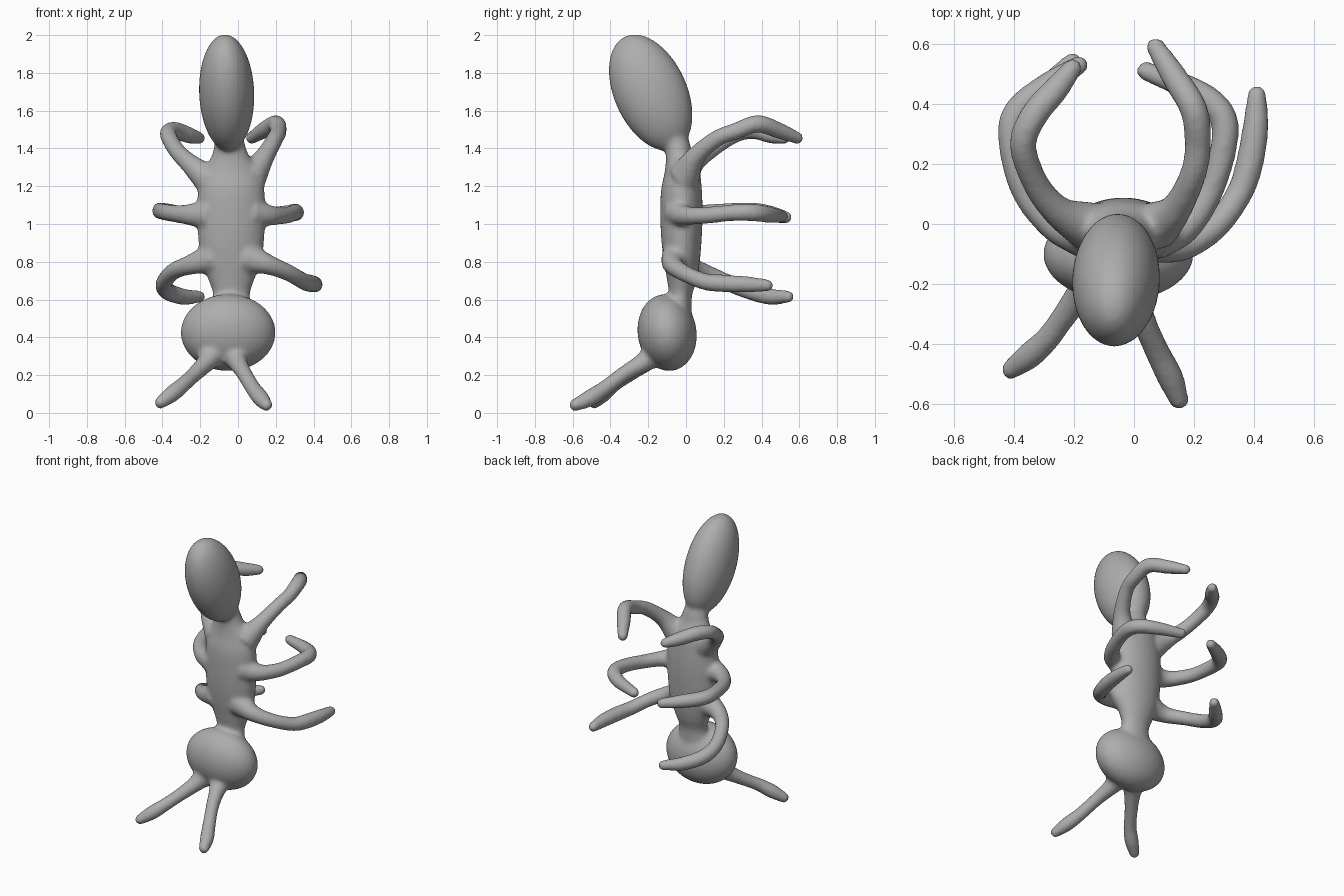
import bpy, bmesh, math
from mathutils import Vector, Matrix

grey = bpy.data.materials.new("grey_clay")
grey.diffuse_color = (0.42, 0.42, 0.42, 1)

bm = bmesh.new()


def ellipsoid(center, radii, tilt=0, roll=0):
    m = (Matrix.Translation(center) @ Matrix.Rotation(tilt, 4, 'X')
         @ Matrix.Rotation(roll, 4, 'Y') @ Matrix.Diagonal((*radii, 1)))
    bmesh.ops.create_uvsphere(bm, u_segments=48, v_segments=32, radius=1, matrix=m)


def spline(pts, steps=8):
    """Catmull-Rom samples through points of any dimension."""
    p = [Vector(q) for q in pts]
    p = [2 * p[0] - p[1]] + p + [2 * p[-1] - p[-2]]
    out = []
    for a, b, c, d in zip(p, p[1:], p[2:], p[3:]):
        for i in range(steps):
            t = i / steps
            out.append(0.5 * (2 * b + (c - a) * t + (2 * a - 5 * b + 4 * c - d) * t * t
                              + (3 * b - 3 * c + d - a) * t ** 3))
    return out + [p[-2]]


def loft(rings):
    """Skin a list of rings and close both ends."""
    rows = [[bm.verts.new(co) for co in ring] for ring in rings]
    n = len(rows[0])
    for r0, r1 in zip(rows, rows[1:]):
        for i in range(n):
            j = (i + 1) % n
            bm.faces.new((r0[i], r0[j], r1[j], r1[i]))
    bm.faces.new(rows[0][::-1])
    bm.faces.new(rows[-1])


def circle(n):
    return [(math.cos(2 * math.pi * i / n), math.sin(2 * math.pi * i / n)) for i in range(n)]


def limb(path, radii):
    """Round limb through a path, flared at the root, rounded at the tip."""
    pts = spline(path)
    rad = [max(r[0], 0.01) for r in spline([(r, 0) for r in radii])]
    rings = []
    for k, c in enumerate(pts):
        t = (pts[min(k + 1, len(pts) - 1)] - pts[max(k - 1, 0)]).normalized()
        u = t.cross(Vector((0, 0, 1))).normalized()
        v = t.cross(u)
        rings.append([c + rad[k] * (u * x + v * y) for x, y in circle(20)])
    loft(rings)
    ellipsoid(pts[-1], (rad[-1],) * 3)


# abdomen and head
ellipsoid((-0.06, -0.187, 1.695), (0.146, 0.193, 0.328), math.radians(24.4), math.radians(-2))
ellipsoid((-0.052, -0.1, 0.425), (0.251, 0.156, 0.204), math.radians(8))

# thorax with both waists: z, centre x, centre y, half width, half depth
sections = [(0.52, -0.04, -0.05, 0.12, 0.08), (0.62, -0.035, -0.03, 0.098, 0.062),
            (0.70, -0.035, -0.022, 0.12, 0.078), (0.80, -0.036, -0.022, 0.158, 0.095),
            (0.92, -0.036, -0.024, 0.175, 0.107), (1.05, -0.036, -0.024, 0.18, 0.112),
            (1.18, -0.036, -0.024, 0.176, 0.108), (1.28, -0.036, -0.02, 0.15, 0.092),
            (1.36, -0.04, -0.035, 0.10, 0.072), (1.43, -0.045, -0.05, 0.08, 0.07),
            (1.50, -0.05, -0.09, 0.08, 0.08)]
loft([[(s[1] + s[3] * x, s[2] + s[4] * y, s[0]) for x, y in circle(40)]
      for s in spline(sections)])

# legs, root to tip
leg_radii = (0.085, 0.054, 0.045, 0.045, 0.047, 0.044, 0.033)
legs = [
    [(0.07, -0.01, 1.25), (0.14, 0.05, 1.355), (0.195, 0.16, 1.45), (0.213, 0.26, 1.49),
     (0.2, 0.38, 1.53), (0.135, 0.49, 1.495), (0.072, 0.59, 1.455)],
    [(-0.15, -0.01, 1.23), (-0.25, 0.04, 1.315), (-0.325, 0.13, 1.39), (-0.37, 0.26, 1.475),
     (-0.335, 0.36, 1.495), (-0.26, 0.45, 1.47), (-0.205, 0.52, 1.455)],
    [(0.07, -0.04, 1.06), (0.17, -0.01, 1.045), (0.25, 0.1, 1.045), (0.298, 0.25, 1.06),
     (0.295, 0.36, 1.06), (0.21, 0.44, 1.05), (0.04, 0.51, 1.04)],
    [(-0.15, -0.04, 1.05), (-0.27, 0.0, 1.05), (-0.37, 0.12, 1.06), (-0.41, 0.29, 1.07),
     (-0.385, 0.38, 1.065), (-0.29, 0.46, 1.05), (-0.185, 0.53, 1.035)],
    [(0.05, -0.05, 0.82), (0.16, -0.07, 0.785), (0.27, -0.01, 0.74), (0.35, 0.1, 0.695),
     (0.385, 0.2, 0.685), (0.405, 0.32, 0.68), (0.41, 0.43, 0.675)],
    [(-0.13, -0.03, 0.82), (-0.25, 0.0, 0.785), (-0.34, 0.09, 0.75), (-0.39, 0.22, 0.69),
     (-0.375, 0.34, 0.645), (-0.29, 0.45, 0.615), (-0.205, 0.54, 0.615)],
]
for leg in legs:
    limb(leg, leg_radii)

# feelers
limb([(-0.02, -0.15, 0.32), (0.0, -0.23, 0.265), (0.035, -0.33, 0.205), (0.08, -0.43, 0.13),
      (0.12, -0.51, 0.078), (0.15, -0.585, 0.042)], (0.08, 0.052, 0.042, 0.042, 0.045, 0.034))
limb([(-0.12, -0.15, 0.33), (-0.17, -0.22, 0.265), (-0.235, -0.31, 0.2), (-0.29, -0.385, 0.15),
      (-0.35, -0.44, 0.1), (-0.41, -0.485, 0.055)], (0.08, 0.052, 0.042, 0.042, 0.045, 0.034))

# one continuous skin: fuse the parts, soften the joints
bmesh.ops.recalc_face_normals(bm, faces=bm.faces)
mesh = bpy.data.meshes.new("ant_body")
bm.to_mesh(mesh)
bm.free()
mesh.materials.append(grey)
ant = bpy.data.objects.new("ant_body", mesh)
bpy.context.collection.objects.link(ant)
fuse = ant.modifiers.new("fuse", 'REMESH')
fuse.mode = 'VOXEL'
fuse.voxel_size = 0.012
fuse.use_smooth_shade = True
soften = ant.modifiers.new("soften", 'SMOOTH')
soften.factor = 0.5
soften.iterations = 10
